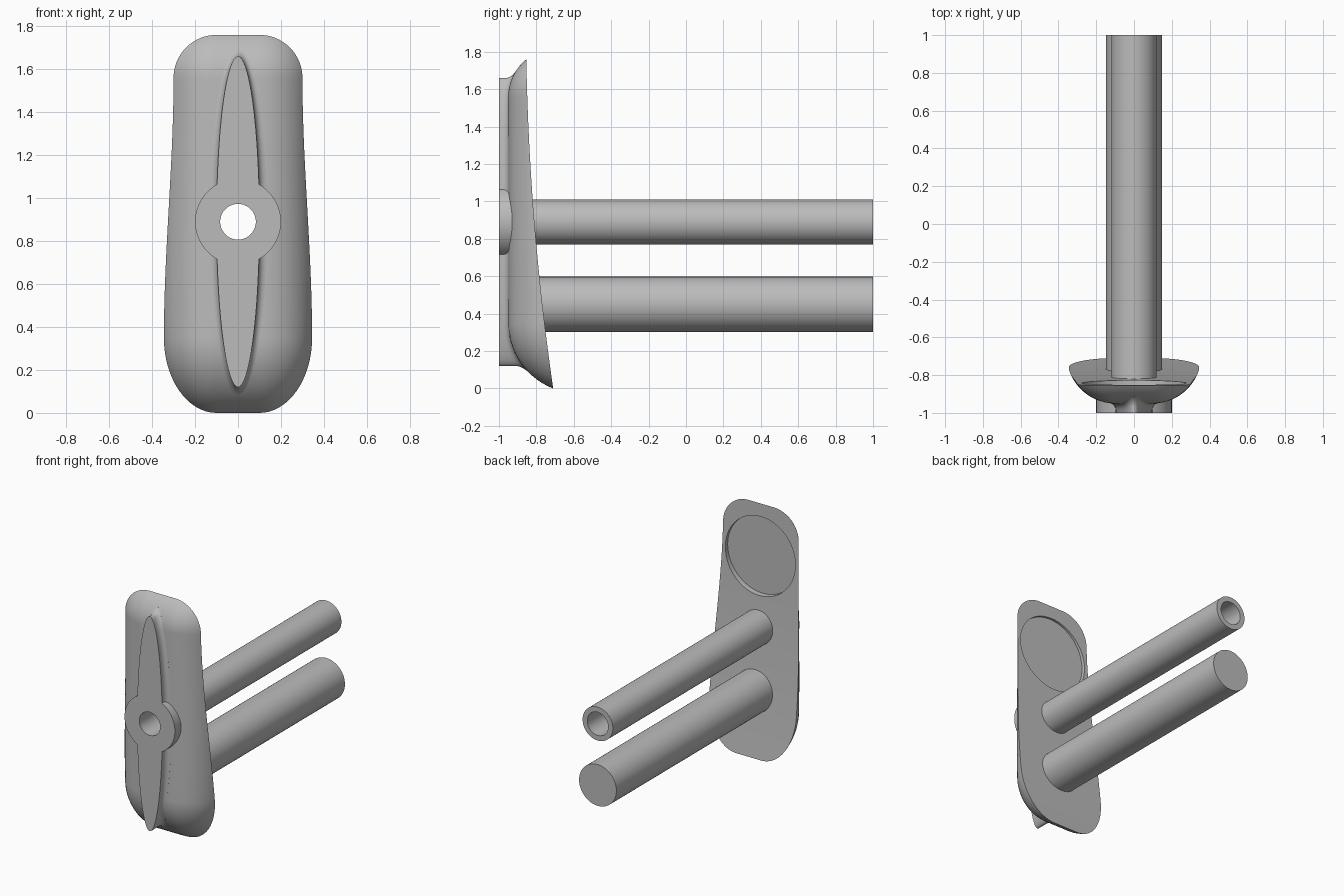
import bpy, bmesh, math
from mathutils import Matrix

cube = bpy.data.objects.get("Cube")
if cube:
    bpy.data.objects.remove(cube)

grey = bpy.data.materials.new("plain_grey")
grey.use_nodes = True
colour = (0.5, 0.5, 0.5, 1)
grey.diffuse_color = colour
grey.node_tree.nodes["Principled BSDF"].inputs["Base Color"].default_value = colour

FRONT = -0.95            # front plateau of the plate
LOW, HIGH = 0.35, 1.56   # heights where the corner arcs start
TOP, CORE = 1.76, 0.1    # plate top and half width of the plateau
HUB_Z = 0.89


def finish(name, bm):
    bmesh.ops.remove_doubles(bm, verts=bm.verts, dist=1e-5)
    bmesh.ops.dissolve_degenerate(bm, edges=bm.edges, dist=1e-6)
    bmesh.ops.recalc_face_normals(bm, faces=bm.faces)
    mesh = bpy.data.meshes.new(name)
    bm.to_mesh(mesh)
    bm.free()
    mesh.materials.append(grey)
    obj = bpy.data.objects.new(name, mesh)
    bpy.context.collection.objects.link(obj)
    return obj


def cylinder(name, radius, z, y0, y1, sides=64):
    bm = bmesh.new()
    place = Matrix.Translation((0, (y0 + y1) / 2, z)) @ Matrix.Rotation(math.pi / 2, 4, "X")
    bmesh.ops.create_cone(bm, cap_ends=True, segments=sides, radius1=radius,
                          radius2=radius, depth=y1 - y0, matrix=place)
    return finish(name, bm)


def boolean(obj, other, operation="DIFFERENCE"):
    mod = obj.modifiers.new(operation.lower(), "BOOLEAN")
    mod.operation, mod.object, mod.solver = operation, other, "EXACT"
    bpy.context.view_layer.objects.active = obj
    bpy.ops.object.modifier_apply(modifier=mod.name)


def bridge(bm, rings):
    n = len(rings[0])
    for a, b in zip(rings, rings[1:]):
        for i in range(n):
            j = (i + 1) % n
            bm.faces.new((a[i], a[j], b[j], b[i]))


def back_y(z):
    return -0.71 - 0.145 * z + 0.036 * z * z


def half_width(z):
    t = min(max((HIGH - z) / (HIGH - LOW), 0), 1)
    return 0.3 + 0.045 * t * t * (3 - 2 * t)


def arc_y(s, width, depth):
    # circular section: s = 1 on the rim, 0 on the plateau
    r = (width ** 2 + depth ** 2) / (2 * depth)
    return FRONT + r - math.sqrt(max(r * r - (s * width) ** 2, 0))


def dome_y(x, z):
    cz = min(max(z, LOW), HIGH)
    dx, dz = max(abs(x) - CORE, 0), z - cz
    s = math.hypot(dx / (half_width(z) - CORE), dz / (LOW if dz < 0 else TOP - HIGH))
    if s < 1e-6:
        return FRONT
    return arc_y(s, math.hypot(dx, dz) / s, back_y(cz + dz / s) - FRONT)


# Domed plate: half outline as (rim x, rim z, core z), then mirrored
half = []
STEPS = 16
for i in range(STEPS):
    a = math.pi / 2 * (i / STEPS - 1)
    half.append((CORE + (half_width(LOW) - CORE) * math.cos(a), LOW + LOW * math.sin(a), LOW))
for i in range(25):
    z = LOW + (HIGH - LOW) * i / 24
    half.append((half_width(z), z, z))
for i in range(1, STEPS + 1):
    a = math.pi / 2 * i / STEPS
    half.append((CORE + (half_width(HIGH) - CORE) * math.cos(a),
                 HIGH + (TOP - HIGH) * math.sin(a), HIGH))
outline = [(1, *p) for p in half] + [(-1, *p) for p in reversed(half)]

bm = bmesh.new()
rings = []
for k in range(13):
    s = math.cos(math.pi / 2 * k / 12)
    ring = []
    for side, x, z, cz in outline:
        dx, dz = x - CORE, z - cz
        y = arc_y(s, math.hypot(dx, dz), back_y(z) - FRONT)
        ring.append(bm.verts.new((side * (CORE + dx * s), y, cz + dz * s)))
    rings.append(ring)
bridge(bm, rings)
for ring in (rings[0], rings[-1]):
    for i in range(len(half) - 1):
        bm.faces.new((ring[i], ring[i + 1], ring[-2 - i], ring[-1 - i]))
plate = finish("domed_plate", bm)

# Grip fin: long ellipse with a fillet that follows the dome
bm = bmesh.new()
COUNT, FILLET = 96, 0.035


def fin_ring(offset, depth):
    ring = []
    for i in range(COUNT):
        a = 2 * math.pi * i / COUNT
        x, z = (0.1 + offset) * math.cos(a), HUB_Z + (0.77 + offset) * math.sin(a)
        ring.append(bm.verts.new((x, depth(x, z), z)))
    return ring


rings = [fin_ring(0, lambda x, z: -1)]
for k in range(7):
    a = math.pi / 2 * k / 6
    rings.append(fin_ring(FILLET * (1 - math.cos(a)),
                          lambda x, z: dome_y(x, z) - FILLET * (1 - math.sin(a))))
rings.append(fin_ring(FILLET, lambda x, z: dome_y(x, z) + 0.015))
bridge(bm, rings)
bm.faces.new(rings[0])
bmesh.ops.triangulate(bm, faces=[bm.faces.new(rings[-1])])
grip = finish("grip_fin", bm)

# Hub joined to the fin, and the two rods behind the plate
hub = cylinder("hub", 0.2, HUB_Z, -1, -0.9)
boolean(grip, hub, "UNION")
tube = cylinder("upper_tube", 0.12, HUB_Z, -0.86, 1)
rod = cylinder("lower_rod", 0.148, 0.45, -0.86, 1)

# Through bore and shallow round recess
bore = cylinder("bore_cutter", 0.083, HUB_Z, -1.2, 1.2)
recess = cylinder("recess_cutter", 0.277, 1.39, -0.868, -0.6, 96)
boolean(plate, recess)
for part in (plate, grip, tube):
    boolean(part, bore)
for helper in (hub, bore, recess):
    bpy.data.objects.remove(helper)

for part in (plate, grip, tube, rod):
    bpy.ops.object.select_all(action="DESELECT")
    part.select_set(True)
    bpy.context.view_layer.objects.active = part
    bpy.ops.object.shade_smooth_by_angle(angle=math.radians(30))
